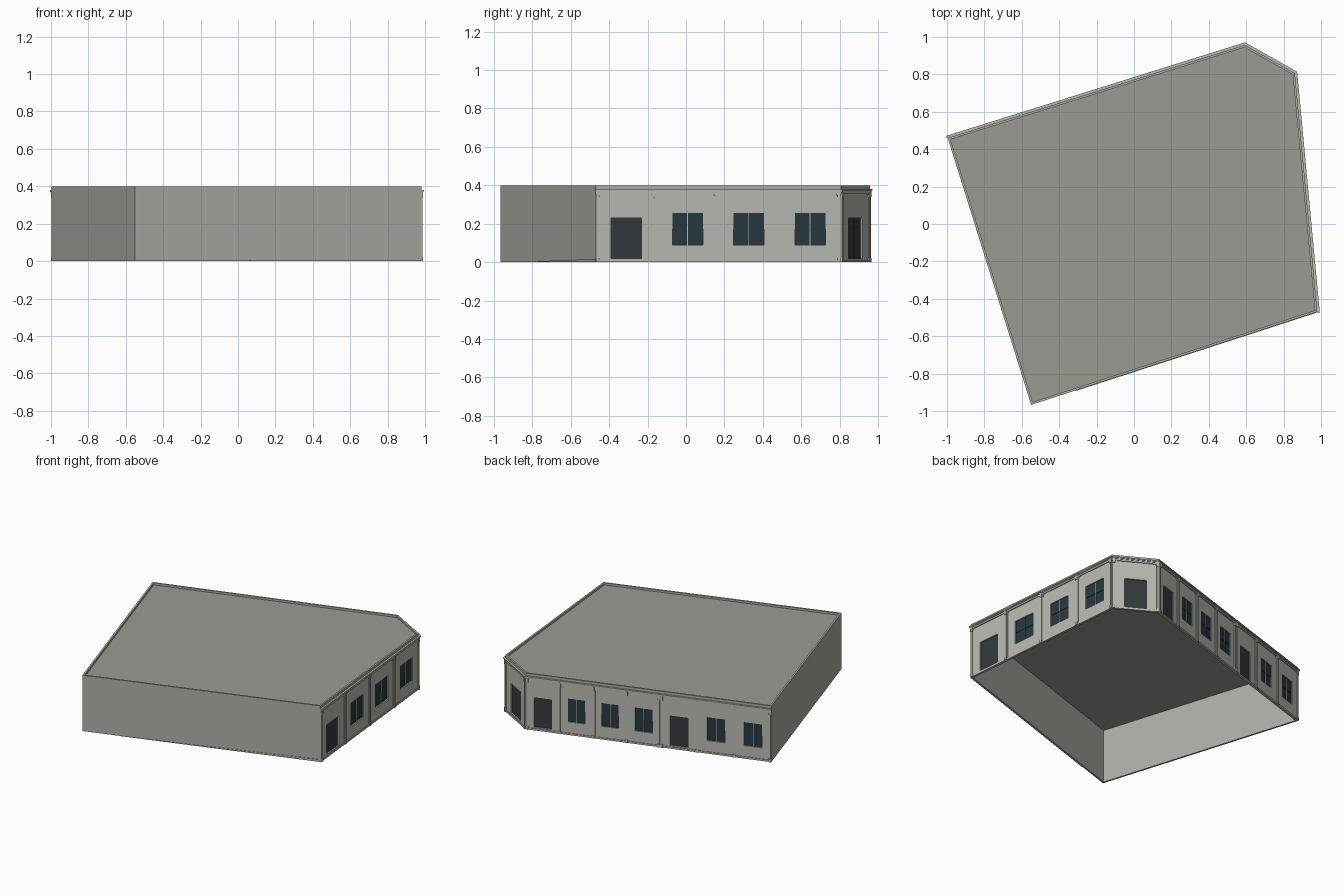
import bpy, bmesh
from math import sin, cos, pi
from mathutils import Vector

if "Cube" in bpy.data.objects:
    bpy.data.objects.remove(bpy.data.objects["Cube"])

H = 0.398          # parapet top
T = 0.012          # wall thickness
A, B, C, D, E = [Vector(p) for p in
                 ((-0.996, 0.46), (-0.55, -0.967), (0.98, -0.47), (0.86, 0.806), (0.592, 0.957))]

COLOURS = {"wall": (0.42, 0.43, 0.39, 1), "facade": (0.48, 0.49, 0.44, 1),
           "roof": (0.33, 0.33, 0.30, 1), "glass": (0.02, 0.04, 0.05, 1),
           "door": (0.035, 0.04, 0.045, 1)}
MATS = {}
for key, col in COLOURS.items():
    MATS[key] = bpy.data.materials.new(key)
    MATS[key].diffuse_color = col

parts = {}         # part name -> (bmesh, material key)


class Wall:
    """Local frame of one wall: u along it, d outward, z up."""
    def __init__(self, p, q):
        self.p, self.length = p, (q - p).length
        self.u = (q - p).normalized()
        self.n = Vector((self.u.y, -self.u.x))

    def prism(self, name, mat, pts, d0, d1):
        bm = parts.setdefault(name, (bmesh.new(), mat))[0]
        rings = []
        for d in (d0, d1):
            rings.append([bm.verts.new((*(self.p + self.u * u + self.n * d), z)) for u, z in pts])
        a, b = rings
        faces = [bm.faces.new(a), bm.faces.new(b[::-1])]
        for i in range(len(a)):
            j = (i + 1) % len(a)
            faces.append(bm.faces.new((a[i], b[i], b[j], a[j])))
        bmesh.ops.recalc_face_normals(bm, faces=faces)

    def box(self, name, mat, u0, u1, z0, z1, d0, d1):
        self.prism(name, mat, [(u0, z0), (u1, z0), (u1, z1), (u0, z1)], d0, d1)


def bay(w, a, b, kind, width):
    """One facade bay from a to b with a door or window in it."""
    m = (a + b) / 2
    l, r = m - width / 2, m + width / 2
    z0, z1 = (0.02, 0.23) if kind == "D" else (0.09, 0.257)
    # wall around the opening
    for u0, u1, lo, hi in ((a, l, 0, 0.37), (r, b, 0, 0.37), (l, r, 0, z0), (l, r, z1, 0.37)):
        w.box("facade_walls", "facade", u0, u1, lo, hi, -T, 0)
    # raised surround with rounded upper corners
    e, top, rad = 0.014, 0.355, 0.022
    arc = [(rad * (1 - cos(t)), top - rad * (1 - sin(t))) for t in [i * pi / 8 for i in range(5)]]
    inner = [(a + e + x, z) for x, z in arc] + [(b - e - x, z) for x, z in reversed(arc)]
    w.prism("bay_surrounds", "facade",
            [(b - e, 0), (b, 0), (b, 0.366), (a, 0.366), (a, 0), (a + e, 0)] + inner, 0, 0.003)
    if kind == "D":
        # double door leaves
        for u0, u1 in ((l, m - 0.001), (m + 0.001, r)):
            w.box("door_leaves", "door", u0, u1, z0, z1, -T, -0.009)
        w.box("door_backing", "door", l, r, z0, z1, -T - 0.001, -0.011)
    else:
        # sash window: upper sash sits in front of the lower
        zm = (z0 + z1) / 2
        w.box("lower_sashes", "glass", l, r, z0, zm, -T, -0.009)
        w.box("upper_sashes", "glass", l, r, zm, z1, -T, -0.006)
        w.box("window_mullions", "facade", m - 0.002, m + 0.002, z0, z1, -0.009, -0.005)


def pilaster(w, u):
    """Slim pilaster with base and capital."""
    w.box("pilasters", "facade", u - 0.006, u + 0.006, 0, 0.366, 0, 0.007)
    w.box("pilaster_bases", "facade", u - 0.009, u + 0.009, 0, 0.022, 0, 0.01)
    w.box("pilaster_capitals", "facade", u - 0.009, u + 0.009, 0.338, 0.366, 0, 0.01)


def section(w, start, end, kinds, width):
    step = (end - start) / len(kinds)
    for i, k in enumerate(kinds):
        bay(w, start + i * step, start + (i + 1) * step, k, width)
        if i:
            pilaster(w, start + i * step)
    pilaster(w, start + 0.009)
    pilaster(w, end - 0.009)
    # plinth between the pilasters
    w.box("plinth", "facade", start, end, 0, 0.012, 0, 0.005)


def crown(w):
    """Parapet and stepped cornice along a facade."""
    n = w.length
    w.box("parapet", "wall", 0, n, 0.37, H, -T, 0)
    w.box("cornice", "facade", -0.002, n + 0.002, 0.355, 0.366, 0, 0.006)
    w.box("cornice", "facade", -0.003, n + 0.003, 0.366, 0.372, 0, 0.009)
    w.box("cornice", "facade", -0.005, n + 0.005, 0.372, 0.380, 0, 0.013)


# plain party walls
for p, q in ((A, B), (B, C)):
    w = Wall(p, q)
    w.box("party_walls", "wall", 0, w.length, 0, H, -T, 0)
# low wedge of footing on the front wall
Wall(B, C).prism("footing", "wall", [(0.25, 0), (1.605, 0), (1.605, 0.016)], 0, 0.003)

# right facade, corner entrance, back facade
right, corner, back = Wall(C, D), Wall(D, E), Wall(E, A)
section(right, 0, right.length, "DWWW", 0.16)
section(corner, 0, corner.length, "D", 0.145)
split = back.length * 0.548
section(back, 0, split, "DWWW", 0.117)
section(back, split, back.length, "DWW", 0.12)
for w in (right, corner, back):
    crown(w)

# roof sheet behind the parapet, open underneath
bm = bmesh.new()
bm.faces.new([bm.verts.new((p.x * 0.995, p.y * 0.995, 0.384)) for p in (A, B, C, D, E)])
parts["roof"] = (bm, "roof")

for name, (bm, mat) in parts.items():
    me = bpy.data.meshes.new(name)
    bm.to_mesh(me)
    bm.free()
    me.materials.append(MATS[mat])
    bpy.context.collection.objects.link(bpy.data.objects.new(name, me))

for m in bpy.data.materials:
    if m.users and not m.is_grease_pencil:
        m.use_nodes = True
        m.node_tree.nodes["Principled BSDF"].inputs["Base Color"].default_value = m.diffuse_color
